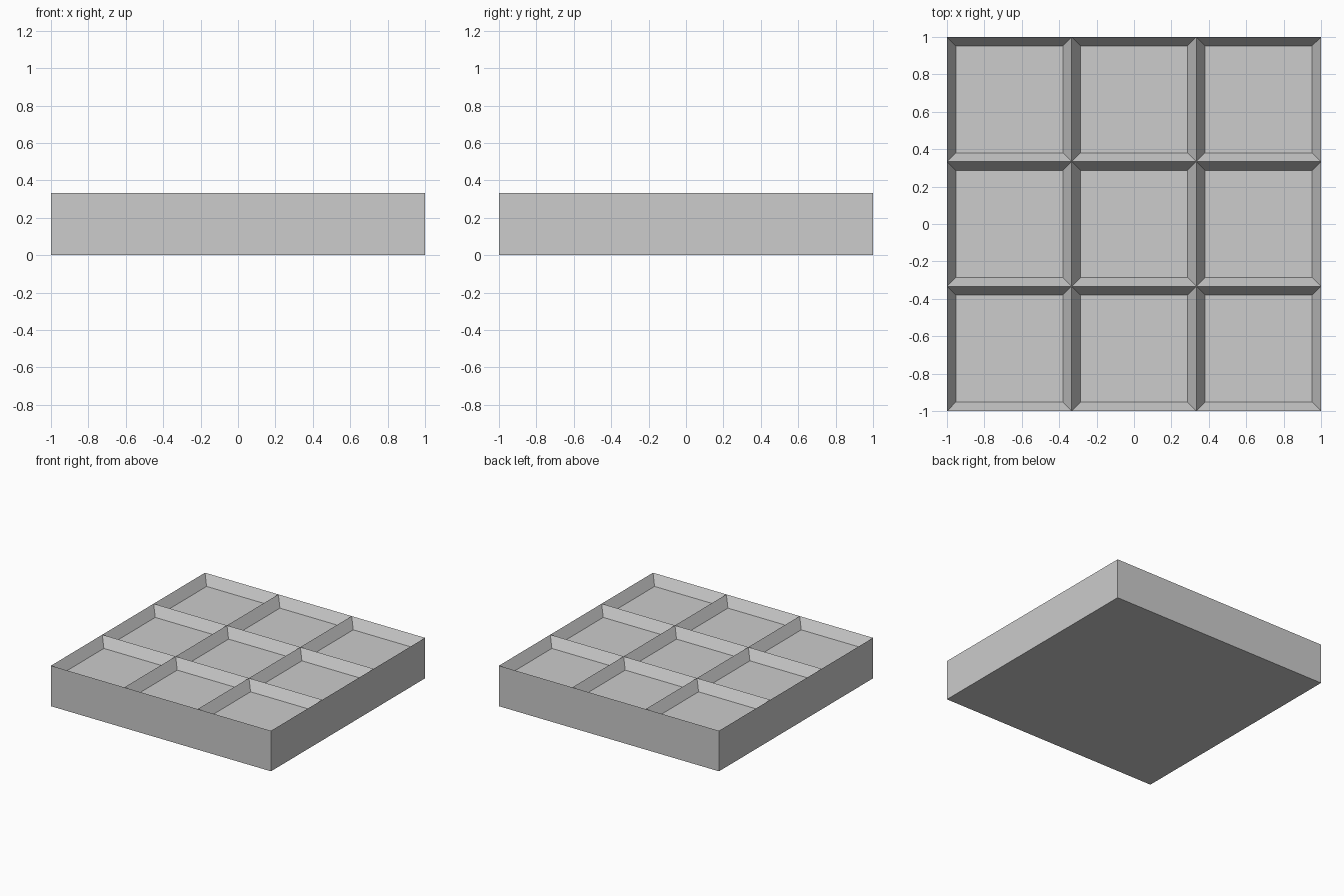
import bpy
import bmesh

CELLS = 3
HEIGHT = 0.333
RIM = 0.067
DEPTH = 0.082

cube = bpy.data.objects.get("Cube")
if cube:
    bpy.data.objects.remove(cube, do_unlink=True)

# Single grey material
grey = bpy.data.materials.new("light_grey")
grey.use_nodes = True
colour = (0.604, 0.604, 0.604, 1)
grey.diffuse_color = colour
grey.node_tree.nodes["Principled BSDF"].inputs["Base Color"].default_value = colour

# Square slab: a grid of cells extruded up from the ground
bm = bmesh.new()
bmesh.ops.create_grid(bm, x_segments=CELLS, y_segments=CELLS, size=1)
top = bmesh.ops.extrude_face_region(bm, geom=bm.faces[:], use_keep_orig=True)["geom"]
bmesh.ops.translate(bm, vec=(0, 0, HEIGHT),
                    verts=[v for v in top if isinstance(v, bmesh.types.BMVert)])
bmesh.ops.recalc_face_normals(bm, faces=bm.faces[:])

# Sloped recess in every top cell
cells = [f for f in bm.faces if f.normal.z > 0.9]
bmesh.ops.inset_individual(bm, faces=cells, thickness=RIM, depth=-DEPTH)

# Merge the flat underside into one face
under = [f for f in bm.faces if f.normal.z < -0.9]
bmesh.ops.dissolve_faces(bm, faces=under, use_verts=False)

mesh = bpy.data.meshes.new("compartment_tray")
bm.to_mesh(mesh)
bm.free()
mesh.materials.append(grey)
tray = bpy.data.objects.new("compartment_tray", mesh)
bpy.context.collection.objects.link(tray)
